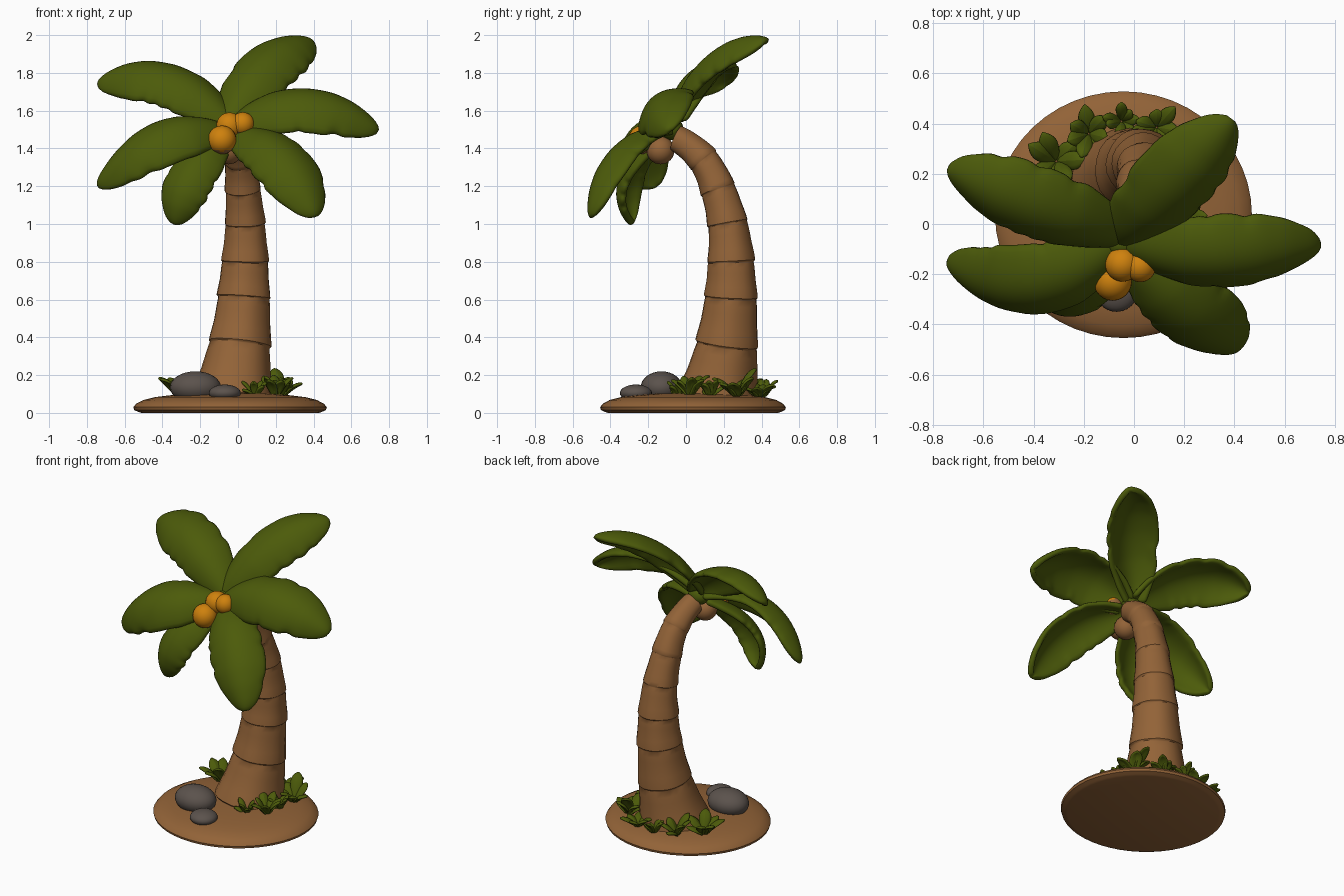
import bpy, bmesh, math, random
from mathutils import Vector

if "Cube" in bpy.data.objects:
    bpy.data.objects.remove(bpy.data.objects["Cube"])

random.seed(4)


def material(name, rgb):
    m = bpy.data.materials.new(name)
    m.diffuse_color = (*rgb, 1)
    m.use_nodes = True
    m.node_tree.nodes["Principled BSDF"].inputs["Base Color"].default_value = m.diffuse_color
    return m


BROWN = material("bark brown", (0.29, 0.125, 0.039))
GREEN = material("leaf green", (0.072, 0.104, 0.003))
ORANGE = material("coconut orange", (0.62, 0.22, 0.004))
GREY = material("rock grey", (0.105, 0.085, 0.073))


def finish(name, bm, mats, recalc=True, angle=40):
    if recalc:
        bmesh.ops.recalc_face_normals(bm, faces=bm.faces)
    me = bpy.data.meshes.new(name)
    bm.to_mesh(me)
    bm.free()
    ob = bpy.data.objects.new(name, me)
    bpy.context.collection.objects.link(ob)
    for m in mats:
        me.materials.append(m)
    bpy.ops.object.select_all(action='DESELECT')
    ob.select_set(True)
    bpy.context.view_layer.objects.active = ob
    bpy.ops.object.shade_smooth_by_angle(angle=math.radians(angle))
    return ob


def ellipsoid(name, c, size, mat):
    bm = bmesh.new()
    bmesh.ops.create_uvsphere(bm, u_segments=24, v_segments=16, radius=1)
    for v in bm.verts:
        v.co = Vector(c) + Vector([a * b for a, b in zip(v.co, size)])
    return finish(name, bm, [mat])


def loft(bm, rings):
    """Skin a list of closed rings and cap both ends."""
    loops = [[bm.verts.new(p) for p in ring] for ring in rings]
    n = len(loops[0])
    for a, b in zip(loops, loops[1:]):
        for j in range(n):
            bm.faces.new((a[j], a[(j + 1) % n], b[(j + 1) % n], b[j]))
    bm.faces.new(loops[0][::-1])
    bm.faces.new(loops[-1])


def lerp_table(table, t):
    for (a, va), (b, vb) in zip(table, table[1:]):
        if t <= b:
            return va + (vb - va) * (t - a) / (b - a)
    return table[-1][1]


def leaf(bm, start, mid, tip, width, axis, shape, rows, cols, droop, notches=0):
    """Arched leaf along a curve through start, mid and tip; axis is its upper side."""
    s, m, e = Vector(start), Vector(mid), Vector(tip)
    c = 2 * m - (s + e) / 2
    cuts = {-1: random.sample(range(rows // 3, rows - 2), notches),
            1: random.sample(range(rows // 3, rows - 2), notches)}
    grid = []
    for i in range(rows + 1):
        t = i / rows
        p = (1 - t) ** 2 * s + 2 * t * (1 - t) * c + t * t * e
        tan = ((1 - t) * (c - s) + t * (e - c)).normalized()
        nor = (axis - tan * axis.dot(tan)).normalized()
        side = tan.cross(nor)
        w = width * lerp_table(shape, t)
        row = []
        for j in range(cols + 1):
            u = 2 * j / cols - 1
            k = 0.9 if abs(u) == 1 and i in cuts[int(u)] else 1
            row.append(bm.verts.new(p + side * w * u * k + nor * w * droop * (0.55 - u * u)))
        grid.append(row)
    for a, b in zip(grid, grid[1:]):
        for j in range(cols):
            bm.faces.new((a[j], a[j + 1], b[j + 1], b[j]))


def thicken(ob, thickness):
    sol = ob.modifiers.new("thickness", 'SOLIDIFY')
    sol.thickness = thickness
    sol.offset = -1
    sub = ob.modifiers.new("smooth", 'SUBSURF')
    sub.levels = sub.render_levels = 1


# Sandy mound
bm = bmesh.new()
profile = [(.485, .005), (.508, .015), (.512, .03), (.498, .048), (.46, .068),
           (.40, .083), (.32, .093), (.2, .102), (.02, .105)]
profile = [(.47, 0)] + profile
loft(bm, [[(-.042 + r * math.cos(a * math.tau / 48), .037 + .96 * r * math.sin(a * math.tau / 48), z)
           for a in range(48)] for r, z in profile])
finish("sand_mound", bm, [BROWN])

# Bent trunk of stacked, overlapping sections: centre and radius of each joint
path = [(-.03, .165, .07, .212), (.008, .215, .36, .16), (.03, .238, .61, .137),
        (.038, .238, .8, .122), (.038, .22, 1.0, .104), (.025, .17, 1.18, .092),
        (.012, .095, 1.335, .081), (-.02, -.055, 1.455, .07)]
pts = [Vector(p[:3]) for p in path]
tans = [(pts[min(i + 1, 7)] - pts[max(i - 1, 0)]).normalized() for i in range(8)]
tans[7] = Vector((-.2, -.9, .4)).normalized()
rings = []
for i in range(7):
    length = (pts[i + 1] - pts[i]).length
    for t, k in ((0, 1.0), (.03, 1.045), (.15, 1.04), (.32, 1.02), (.5, 1.0), (.7, 1.0), (.85, 1.0), (.98, .99)):
        c = pts[i].lerp(pts[i + 1], t) + (tans[i] - tans[i + 1]) * t * (1 - t) * length * .45
        d = tans[i].lerp(tans[i + 1], t).normalized()
        r = k * (path[i][3] * (1 - t) + path[i + 1][3] * t)
        u = (Vector((1, 0, 0)) - d * d.x).normalized()
        v = d.cross(u)
        ring = []
        for j in range(24):
            a = j * math.tau / 24
            rr = r * (1 + .015 * math.sin(5 * a + 2 * i))
            ring.append(c + u * rr * math.cos(a) + v * rr * math.sin(a))
        rings.append(ring)
bm = bmesh.new()
loft(bm, rings)
finish("trunk", bm, [BROWN])

# Six broad fronds around a crown that tilts forward
AXIS = Vector((0, -.6, .8))
FROND = [(0, .42), (.12, .7), (.3, .95), (.5, 1), (.68, .97), (.82, .8), (.92, .55), (.97, .36), (1, .12)]
fronds = [
    ("upper_left", (-.04, -.06, 1.53), (-.39, .06, 1.77), (-.75, .22, 1.74), .185),
    ("upper_right", (-.06, -.07, 1.53), (.15, .14, 1.845), (.395, .425, 1.97), .185),
    ("right", (-.03, -.1, 1.52), (.35, -.135, 1.635), (.75, -.09, 1.49), .192),
    ("lower_right", (-.02, -.11, 1.48), (.225, -.36, 1.355), (.41, -.505, 1.03), .187),
    ("lower_left", (-.07, -.09, 1.48), (-.255, -.3, 1.26), (-.335, -.285, .99), .15),
    ("left", (-.06, -.08, 1.5), (-.41, -.25, 1.455), (-.75, -.15, 1.2), .188),
]
for name, s, m, e, w in fronds:
    bm = bmesh.new()
    leaf(bm, s, m, e, w, AXIS, FROND, 26, 8, .55, 3)
    thicken(finish("frond_" + name, bm, [GREEN], recalc=False), .036)
ellipsoid("crown_core", (-.045, -.075, 1.505), (.07, .06, .06), GREEN)

# Coconuts: orange towards the front and top, brown behind
nuts = [((-.085, -.23, 1.445), .076), ((-.045, -.16, 1.52), .07),
        ((.025, -.17, 1.53), .062), ((-.05, -.135, 1.39), .074)]
for i, (c, r) in enumerate(nuts):
    bm = bmesh.new()
    bmesh.ops.create_uvsphere(bm, u_segments=24, v_segments=16, radius=r)
    for f in bm.faces:
        mid = f.calc_center_median()
        f.material_index = 1 if i < 3 and mid.dot(AXIS) > -.25 * r else 0
    bmesh.ops.translate(bm, verts=bm.verts, vec=c)
    finish(f"coconut_{i + 1}", bm, [BROWN, ORANGE])

# Two rounded rocks
ellipsoid("large_rock", (-.225, -.13, .135), (.135, .11, .085), GREY)
ellipsoid("small_rock", (-.07, -.265, .105), (.085, .085, .045), GREY)

# Grass tufts round the foot of the trunk
BLADE = [(0, .55), (.3, .9), (.55, 1), (.8, .7), (1, .08)]
tufts = [(-.31, .25, 1.25), (-.18, .36, 1.1), (-.05, .41, .8), (.09, .385, 1.05),
         (.23, .27, 1.3), (.22, .13, .8), (.2, .02, 1), (.09, -.04, .75)]
for i, (x, y, k) in enumerate(tufts):
    bm = bmesh.new()
    for b in range(7):
        a = b * math.tau / 7 + random.uniform(-.25, .25)
        reach = k * random.uniform(.07, .11)
        top = k * random.uniform(.035, .115)
        d = Vector((math.cos(a), math.sin(a), 0))
        s = Vector((x, y, .09))
        leaf(bm, s, s + d * reach * .5 + Vector((0, 0, top * .75)),
             s + d * reach + Vector((0, 0, top)), .036 * k, Vector((0, 0, 1)), BLADE, 6, 2, .4)
    thicken(finish(f"grass_tuft_{i + 1}", bm, [GREEN], recalc=False), .016)
